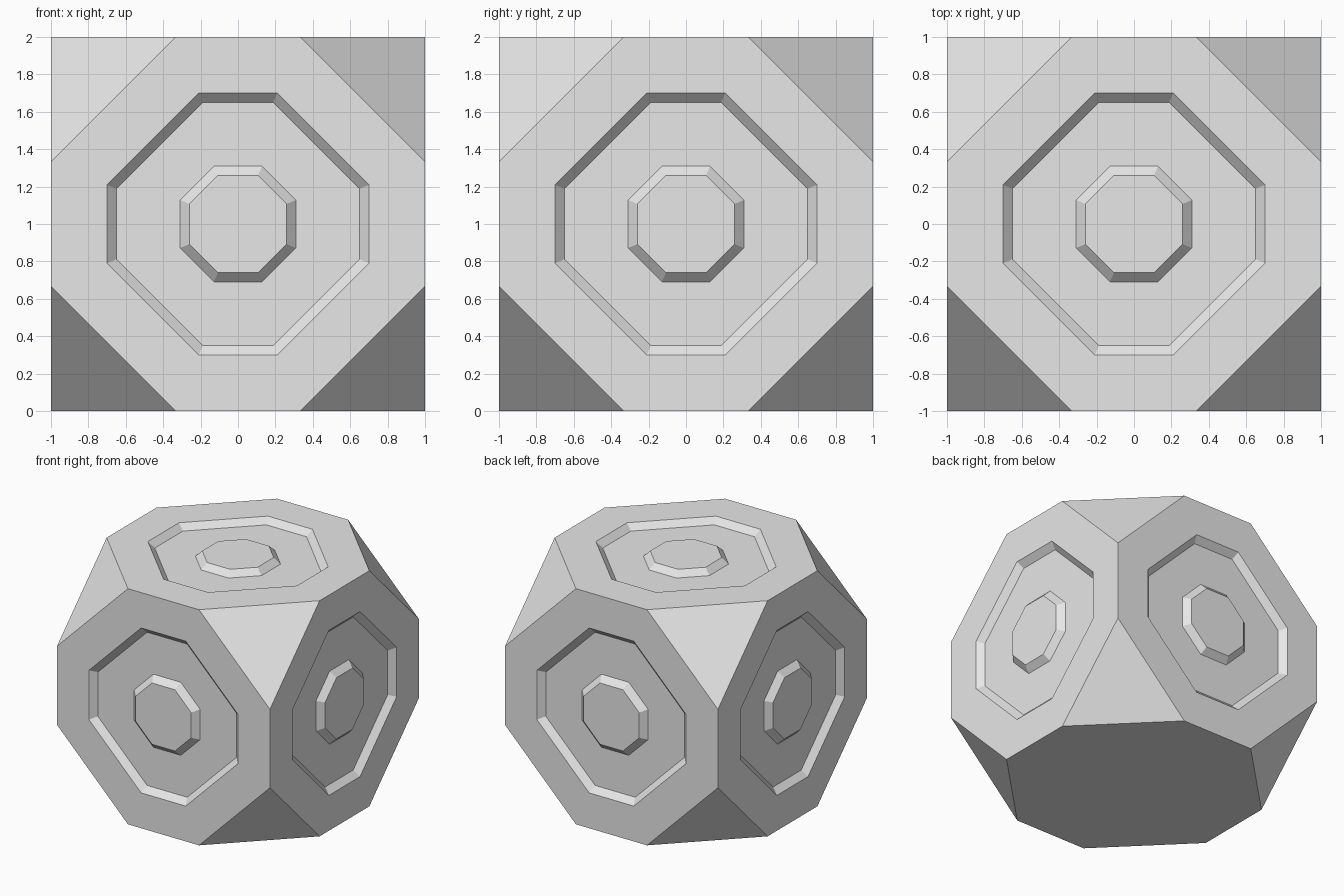
import bpy
import bmesh
import math
from itertools import product
from mathutils import Vector

cube = bpy.data.objects.get("Cube")
if cube:
    bpy.data.objects.remove(cube, do_unlink=True)

GROOVE = 0.05   # depth and slope width of the recess and the boss
BOSS = 0.31     # half width of the boss at its base

grey = bpy.data.materials.new("plain grey")
grey.use_nodes = True
colour = (0.8, 0.8, 0.8, 1)
grey.diffuse_color = colour
grey.node_tree.nodes["Principled BSDF"].inputs["Base Color"].default_value = colour


def inset(bm, face, thickness, depth=0.0):
    bmesh.ops.inset_individual(bm, faces=[face], thickness=thickness,
                               depth=depth, use_even_offset=True)


def make_regular(face, axis, radius):
    """Move the corners of an octagon onto a regular one of this half width."""
    short = radius * math.tan(math.pi / 8)
    a, b = [i for i in range(3) if i != axis]
    for v in face.verts:
        wide = abs(v.co[a]) > abs(v.co[b])
        v.co[a] = math.copysign(radius if wide else short, v.co[a])
        v.co[b] = math.copysign(short if wide else radius, v.co[b])


# Cube with its corners cut off
bm = bmesh.new()
for axis in range(3):
    for signs in product((-1, 1), repeat=3):
        co = Vector(signs)
        co[axis] /= 3
        bm.verts.new(co)
bmesh.ops.convex_hull(bm, input=bm.verts[:])
bmesh.ops.dissolve_limit(bm, angle_limit=0.02, verts=bm.verts[:], edges=bm.edges[:])
bmesh.ops.recalc_face_normals(bm, faces=bm.faces[:])
bm.normal_update()

# Sunken octagon with a raised boss on every side but the bottom
panels = [f for f in bm.faces if len(f.verts) == 8 and f.normal.z > -0.5]
for face in panels:
    axis = max(range(3), key=lambda i: abs(face.normal[i]))
    inset(bm, face, 0.3)
    inset(bm, face, GROOVE, -GROOVE)
    inset(bm, face, 0.2)
    make_regular(face, axis, BOSS)
    inset(bm, face, GROOVE, GROOVE)

bmesh.ops.translate(bm, verts=bm.verts[:], vec=(0, 0, 1))
mesh = bpy.data.meshes.new("truncated_cube")
bm.to_mesh(mesh)
bm.free()
mesh.materials.append(grey)
body = bpy.data.objects.new("truncated_cube", mesh)
bpy.context.collection.objects.link(body)
